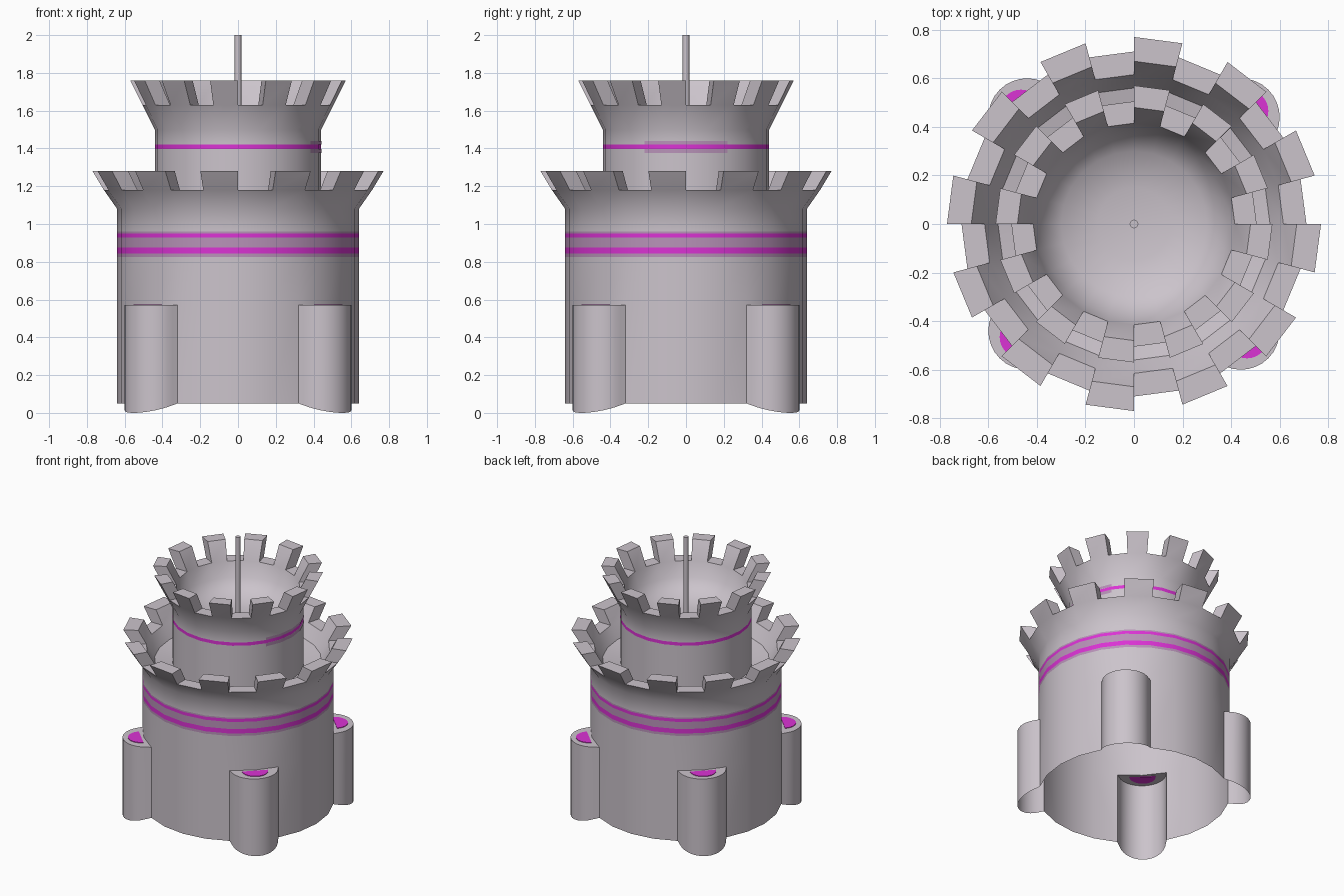
import bpy, bmesh, math
from mathutils import Vector

if "Cube" in bpy.data.objects:
    bpy.data.objects.remove(bpy.data.objects["Cube"])

SEG = 24
STEP = math.tau / SEG


def material(name, rgb):
    m = bpy.data.materials.new(name)
    m.diffuse_color = (*rgb, 1)
    m.use_nodes = True
    m.node_tree.nodes["Principled BSDF"].inputs["Base Color"].default_value = m.diffuse_color
    return m


MATS = [material("pale stone", (0.60, 0.55, 0.60)),
        material("magenta glow", (0.71, 0.033, 0.66)),
        material("soft mauve", (0.48, 0.29, 0.48))]
STONE, GLOW, MAUVE = 0, 1, 2


def pt(r, a, z):
    return Vector((r * math.cos(a), r * math.sin(a), z))


def face(bm, pts, mat=STONE):
    clean = [p for i, p in enumerate(pts) if (p - pts[i - 1]).length > 1e-6]
    f = bm.faces.new([bm.verts.new(p) for p in clean])
    f.material_index = mat


def spin(bm, profile, segs=range(SEG), step=STEP):
    """Sweep (r, z, material of the band that follows) around z."""
    for (r0, z0, mat), (r1, z1, _) in zip(profile, profile[1:]):
        for k in segs:
            a, b = k * step, (k + 1) * step
            face(bm, [pt(r0, a, z0), pt(r0, b, z0), pt(r1, b, z1), pt(r1, a, z1)], mat)


def battlements(bm, ro, ri, z0, ro2, ri2, z1):
    """Twelve slanted merlons with flat gaps between them."""
    gaps = range(0, SEG, 2)
    merlons = range(1, SEG, 2)
    spin(bm, [(ro, z0, 0), (ri, z0, 0)], gaps)
    spin(bm, [(ro, z0, 0), (ro2, z1, 0), (ri2, z1, 0), (ri, z0, 0)], merlons)
    for k in merlons:
        a, b = k * STEP, (k + 1) * STEP
        section = [(ri, z0), (ri2, z1), (ro2, z1), (ro, z0)]
        face(bm, [pt(r, b, z) for r, z in section])
        face(bm, [pt(r, a, z) for r, z in reversed(section)])


def finish(bm, name, angle=45):
    bmesh.ops.remove_doubles(bm, verts=bm.verts, dist=1e-5)
    me = bpy.data.meshes.new(name)
    bm.to_mesh(me)
    bm.free()
    for m in MATS:
        me.materials.append(m)
    ob = bpy.data.objects.new(name, me)
    bpy.context.collection.objects.link(ob)
    bpy.ops.object.select_all(action='DESELECT')
    ob.select_set(True)
    bpy.context.view_layer.objects.active = ob
    bpy.ops.object.shade_smooth_by_angle(angle=math.radians(angle))
    return ob


# Lower tower: open shell, striped wall, flared battlements and inner floor
bm = bmesh.new()
R = 0.64
walls = [k for k in range(SEG) if k % 6 not in (2, 3)]   # leave the corners open
spin(bm, [(R, 0.05, 0), (R, 0.57, 0)], walls)
spin(bm, [(R, 0.57, STONE), (R, 0.825, MAUVE), (R, 0.843, GLOW), (R, 0.876, MAUVE),
          (R, 0.928, GLOW), (R, 0.95, MAUVE), (R, 0.96, STONE), (R, 1.08, STONE),
          (0.71, 1.18, STONE)])
battlements(bm, 0.71, 0.615, 1.18, 0.77, 0.67, 1.28)
spin(bm, [(0.615, 1.18, 0), (0.56, 1.09, 0), (0.43, 1.06, 0)])
finish(bm, "lower_tower")

# Upper tower: striped wall, battlements and bowl-shaped inside
bm = bmesh.new()
R = 0.44
spin(bm, [(R, 1.06, STONE), (R, 1.398, GLOW), (R, 1.422, STONE), (R, 1.50, STONE),
          (0.505, 1.63, STONE)])
battlements(bm, 0.505, 0.415, 1.63, 0.57, 0.48, 1.76)
spin(bm, [(0.415, 1.63, 0), (0.385, 1.52, 0), (0.30, 1.44, 0), (0.15, 1.41, 0), (0, 1.40, 0)])
# Faint glow around the stripe on one side
for k in range(-2, 2):
    spin(bm, [(0.442, 1.375, MAUVE), (0.442, 1.398, 0)], [k])
    spin(bm, [(0.442, 1.422, MAUVE), (0.442, 1.44, 0)], [k])
finish(bm, "upper_tower")

# Corner turrets: hollow half-round lobes with glowing caps
D, LR, N = 0.622, 0.16, 16
for q in range(4):
    turn = math.radians(45 + 90 * q)
    out = Vector((math.cos(turn), math.sin(turn), 0))
    bm = bmesh.new()
    arc = []
    for i in range(N + 1):
        t = turn + math.radians(-92 + 184 * i / N)
        arc.append(out * D + pt(LR, t, 0))
    arc[0], arc[-1] = pt(0.64, turn - STEP, 0), pt(0.64, turn + STEP, 0)

    def low(p):
        z = 0.05 * (1 - (p.length - 0.64) / (D + LR - 0.64))
        return Vector((p.x, p.y, min(0.05, max(0, z))))

    up = Vector((0, 0, 0.57))
    for p, n in zip(arc, arc[1:]):
        face(bm, [low(p), low(n), n + up, p + up])
    face(bm, [p + up for p in arc] + [pt(0.64, turn, 0.57)])
    finish(bm, "corner_turret_%d" % (q + 1))

    # Glowing half-moon plate, showing on both sides of the cap
    bm = bmesh.new()
    moon = [out * 0.658 + pt(0.088, turn + math.pi * (i / 12 - 0.5), 0) for i in range(13)]
    top = [p + Vector((0, 0, 0.574)) for p in moon]
    bottom = [p + Vector((0, 0, 0.566)) for p in moon]
    face(bm, top, GLOW)
    face(bm, bottom[::-1], GLOW)
    for i in range(13):
        face(bm, [bottom[i - 1], bottom[i], top[i], top[i - 1]], GLOW)
    finish(bm, "glowing_cap_%d" % (q + 1), 30)

# Flag pole
bm = bmesh.new()
spin(bm, [(0.018, 1.38, 0), (0.018, 2.0, 0), (0, 2.0, 0)], range(8), math.tau / 8)
finish(bm, "flag_pole", 50)
